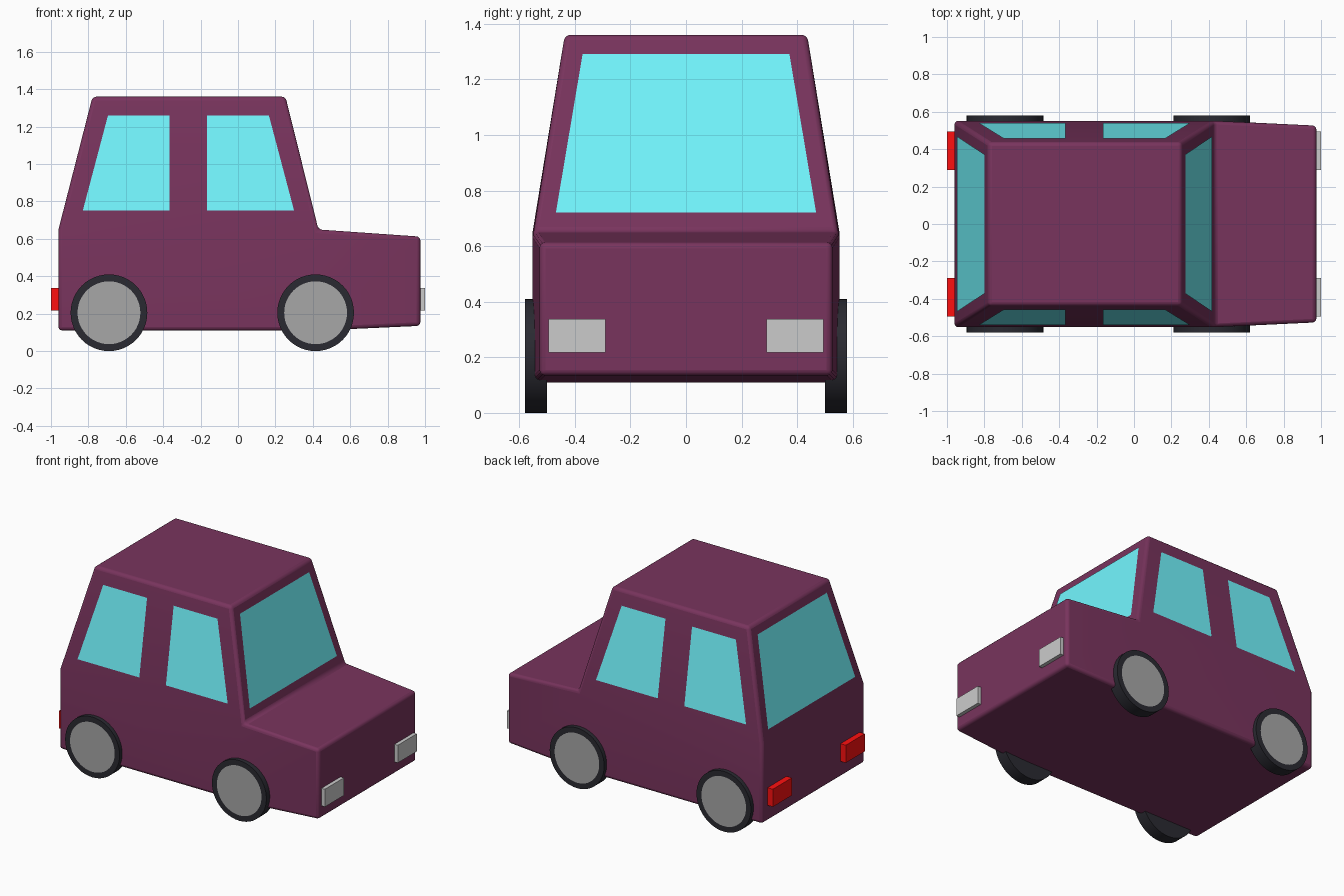
import bpy, bmesh, math
from mathutils import Matrix, Vector

if "Cube" in bpy.data.objects:
    bpy.data.objects.remove(bpy.data.objects["Cube"])


def material(name, rgb):
    m = bpy.data.materials.new(name)
    m.diffuse_color = (*rgb, 1)
    m.use_nodes = True
    m.node_tree.nodes["Principled BSDF"].inputs["Base Color"].default_value = m.diffuse_color
    return m


PAINT = material("paint", (0.19, 0.034, 0.11))
GLASS = material("glass", (0.17, 0.93, 1.0))
RUBBER = material("rubber", (0.023, 0.023, 0.031))
STEEL = material("steel", (0.39, 0.39, 0.39))
RED = material("red_lens", (1.0, 0.005, 0.005))


def finish(name, bm, *mats):
    mesh = bpy.data.meshes.new(name)
    bm.to_mesh(mesh)
    bm.free()
    for m in mats:
        mesh.materials.append(m)
    ob = bpy.data.objects.new(name, mesh)
    bpy.context.collection.objects.link(ob)
    return ob


def smooth(ob, degrees=30):
    bpy.ops.object.select_all(action='DESELECT')
    ob.select_set(True)
    bpy.context.view_layer.objects.active = ob
    bpy.ops.object.shade_smooth_by_angle(angle=math.radians(degrees))


def extrude_to(bm, face, corner):
    """Extrude a face, moving each new vertex to corner(old position)."""
    new = bmesh.ops.extrude_discrete_faces(bm, faces=[face])["faces"][0]
    for v in new.verts:
        v.co = corner(v.co)


# Body: box, then bonnet extruded forward and cabin extruded up
X0, X1, Z0, Z1, HW = -0.96, 0.43, 0.11, 0.65, 0.552
TX0, TX1, TZ, TW = -0.778, 0.254, 1.36, 0.436
bm = bmesh.new()
bmesh.ops.create_cube(bm, size=2)
for v in bm.verts:
    v.co = (X1 if v.co.x > 0 else X0, HW * v.co.y, Z1 if v.co.z > 0 else Z0)
bm.normal_update()
front = next(f for f in bm.faces if f.normal.x > 0.9)
top = next(f for f in bm.faces if f.normal.z > 0.9)
extrude_to(bm, front, lambda c: (0.975, math.copysign(0.526, c.y), 0.612 if c.z > 0.4 else 0.135))
extrude_to(bm, top, lambda c: (TX1 if c.x > 0 else TX0, math.copysign(TW, c.y), TZ))
bmesh.ops.remove_doubles(bm, verts=bm.verts, dist=1e-5)
bmesh.ops.recalc_face_normals(bm, faces=bm.faces)
body = finish("car_body", bm, PAINT)
bevel = body.modifiers.new("rounded_edges", 'BEVEL')
bevel.width = 0.02
bevel.segments = 3
bevel.limit_method = 'ANGLE'
bevel.angle_limit = math.radians(30)
smooth(body, 20)


# Windows: flat panes lying just proud of the sloping cabin walls
def pane(name, points):
    bm = bmesh.new()
    f = bm.faces.new([bm.verts.new(p) for p in points])
    f.normal_update()
    middle = f.calc_center_median()
    if f.normal.dot(middle - Vector((-0.26, 0, middle.z))) < 0:
        f.normal_flip()
    bmesh.ops.translate(bm, verts=bm.verts, vec=f.normal * 0.004)
    finish(name, bm, GLASS)


def wall(low, high, z):
    return low + (high - low) * (z - Z1) / (TZ - Z1)


for side, s in (("right", -1), ("left", 1)):
    y0, y1 = (s * wall(HW, TW, z) for z in (0.75, 1.26))
    pane("rear_side_window_" + side,
         [(-0.83, y0, 0.75), (-0.365, y0, 0.75), (-0.365, y1, 1.26), (-0.695, y1, 1.26)])
    pane("front_side_window_" + side,
         [(-0.165, y0, 0.75), (0.30, y0, 0.75), (0.165, y1, 1.26), (-0.165, y1, 1.26)])
for name, low, high in (("windscreen", X1, TX1), ("rear_window", X0, TX0)):
    x0, x1 = wall(low, high, 0.72), wall(low, high, 1.29)
    pane(name, [(x0, -0.468, 0.72), (x0, 0.468, 0.72), (x1, 0.372, 1.29), (x1, -0.372, 1.29)])


# Wheels: tyre cylinder with an inset steel hub face
def wheel(name, x, s):
    bm = bmesh.new()
    bmesh.ops.create_cone(bm, cap_ends=True, segments=48, radius1=0.205, radius2=0.205, depth=0.08)
    bm.normal_update()
    hub = next(f for f in bm.faces if f.normal.z > 0.9)
    bmesh.ops.inset_region(bm, faces=[hub], thickness=0.037)
    hub.material_index = 1
    bm.transform(Matrix.Translation((x, s * 0.54, 0.205)) @ Matrix.Rotation(-s * math.pi / 2, 4, 'X'))
    smooth(finish(name, bm, RUBBER, STEEL))


# Lamps: thin blocks set into the nose and tail
def lamp(name, xa, xb, s, *mats):
    bm = bmesh.new()
    bmesh.ops.create_cube(bm, size=1)
    bm.transform(Matrix.Translation(((xa + xb) / 2, s * 0.392, 0.278))
                 @ Matrix.Diagonal((xb - xa, 0.204, 0.12, 1)))
    finish(name, bm, *mats)


for side, s in (("right", -1), ("left", 1)):
    wheel("rear_wheel_" + side, -0.69, s)
    wheel("front_wheel_" + side, 0.415, s)
    lamp("headlight_" + side, 0.95, 1.0, s)
    lamp("tail_light_" + side, -1.0, -0.94, s, RED)
